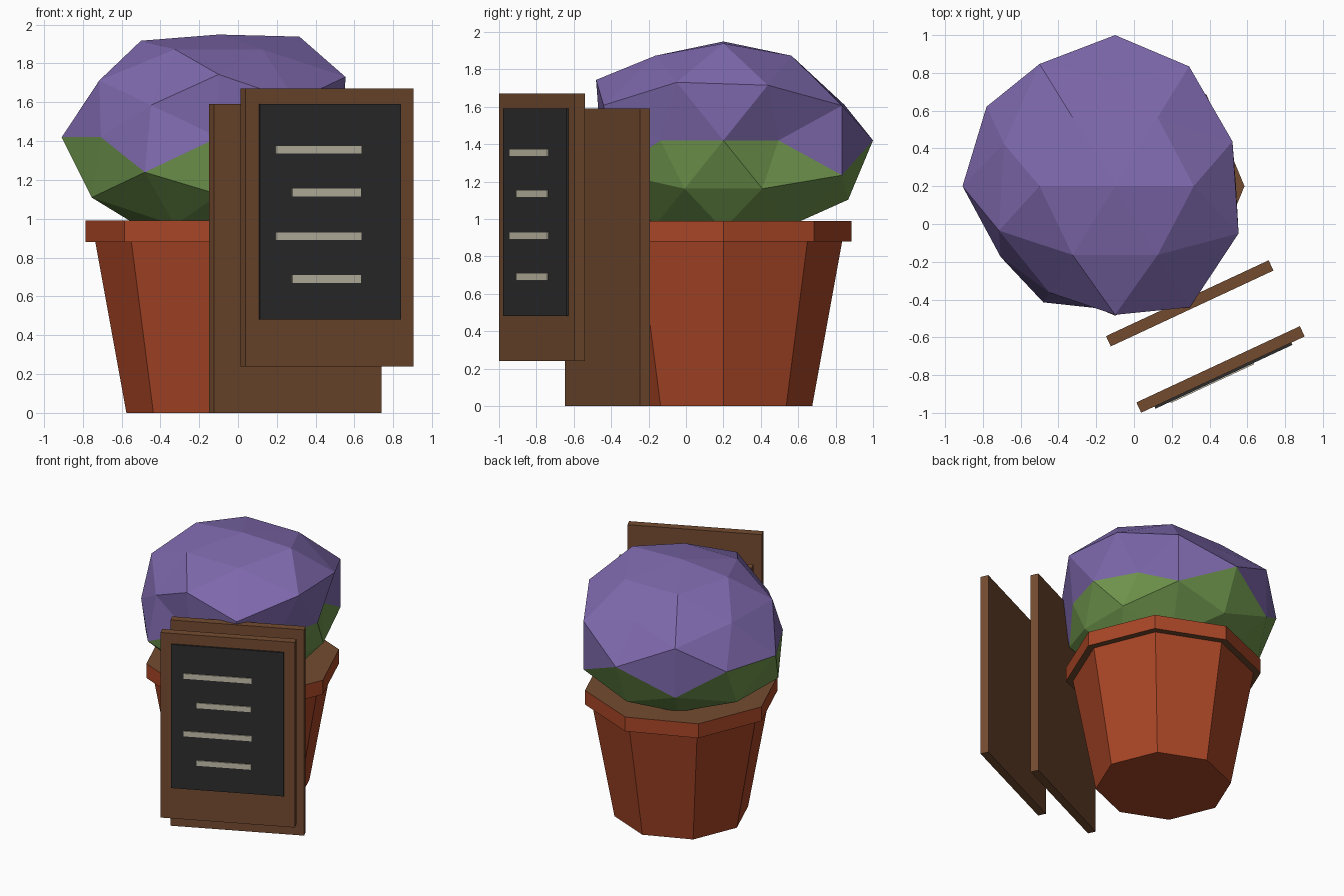
import bpy, bmesh, math
from mathutils import Vector, Matrix

if "Cube" in bpy.data.objects:
    bpy.data.objects.remove(bpy.data.objects["Cube"])


def mat(name, r, g, b):
    """Flat colour from 0-255 display values."""
    m = bpy.data.materials.new(name)
    lin = [((c / 255 + 0.055) / 1.055) ** 2.4 for c in (r, g, b)]
    m.diffuse_color = (*lin, 1)
    m.use_nodes = True
    m.node_tree.nodes["Principled BSDF"].inputs["Base Color"].default_value = m.diffuse_color
    return m


TERRACOTTA = mat("terracotta", 168, 70, 38)
WOOD = mat("brown_wood", 116, 75, 48)
SLATE = mat("slate", 45, 45, 46)
CHALK = mat("chalk", 196, 190, 170)
LEAF = mat("leaf_green", 110, 148, 76)
BLOOM = mat("bloom_purple", 125, 104, 172)


def finish(name, bm, mats):
    bmesh.ops.recalc_face_normals(bm, faces=bm.faces)
    me = bpy.data.meshes.new(name)
    bm.to_mesh(me)
    bm.free()
    for m in mats:
        me.materials.append(m)
    ob = bpy.data.objects.new(name, me)
    bpy.context.collection.objects.link(ob)
    return ob


# ---- Planter: eight-sided tapered pot with a wider rim ----
def octagon_drum(name, r0, r1, z0, z1, mats):
    bm = bmesh.new()
    bmesh.ops.create_cone(bm, cap_ends=True, segments=8, radius1=r0, radius2=r1,
                          depth=z1 - z0,
                          matrix=Matrix.Translation((-0.1, 0.2, (z0 + z1) / 2)))
    if len(mats) > 1:  # caps take the second colour
        for f in bm.faces:
            f.material_index = int(abs(f.normal.z) > 0.9)
    return finish(name, bm, mats)


octagon_drum("pot", 0.475, 0.635, 0, 0.88, [TERRACOTTA])
octagon_drum("pot_rim_and_soil", 0.685, 0.685, 0.88, 0.99, [TERRACOTTA, WOOD])

# ---- Bush: dented, squashed faceted ball, blooms above and leaves below ----
A, B = 0.851, 0.526
corners = []
for s in (1, -1):
    for t in (1, -1):
        corners += [Vector((s * A, t * B, 0)), Vector((0, s * A, t * B)),
                    Vector((s * B, 0, t * A))]
points = corners + [(p + q).normalized() for i, p in enumerate(corners)
                    for q in corners[:i] if (p - q).length < 1.1]

# direction and radius factor of each dent or bulge
DENTS = [
    (0, 0, 1, .86), (-B, 0, A, .95), (B, 0, A, .99), (0, -A, B, 1), (0, A, B, .82),
    (A, B, 0, .70), (A, -B, 0, .80), (-A, B, 0, 1), (-A, -B, 0, .89),
    (1, 0, 0, .80), (-1, 0, 0, 1.01), (0, 1, 0, 1), (0, -1, 0, .82),
    (-.8, -.3, .5, .95), (.8, -.3, .5, 1.01), (.8, .3, .5, .96),
    (-.5, -.8, .3, .87), (.5, -.8, .3, .99), (.5, .8, .3, .98), (-.5, .8, .3, 1),
    (.5, .8, -.3, .98), (-.5, .8, -.3, 1), (-.5, -.8, -.3, .95),
    (-.8, -.3, -.5, 1.01), (-.8, .3, -.5, 1), (.8, .3, -.5, .84), (.8, -.3, -.5, .84),
    (0, A, -B, .98),
]


def radius(p):
    for x, y, z, r in DENTS:
        if (Vector((x, y, z)) - p).length < 0.1:
            return r
    return 0.91


bm = bmesh.new()
for p in points:
    bm.verts.new(p)
bmesh.ops.convex_hull(bm, input=bm.verts)
for f in bm.faces:
    f.material_index = int(f.calc_center_median().z > -0.02)
for v in bm.verts:
    r = radius(v.co)
    v.co = Vector((-0.1 + 0.8 * r * v.co.x, 0.2 + 0.8 * r * v.co.y,
                   1.42 + 0.615 * r * v.co.z))
finish("flowering_bush", bm, [LEAF, BLOOM])


# ---- Menu sign: two upright wooden panels turned 25 degrees ----
TURN = Matrix.Rotation(math.radians(25), 4, 'Z')


def slab(name, origin, u, v, width, depth, z0, z1, m):
    """Box at offset u along and v behind the panel centre."""
    bm = bmesh.new()
    place = (Matrix.Translation((*origin, 0)) @ TURN
             @ Matrix.Translation((u, v, (z0 + z1) / 2))
             @ Matrix.Diagonal((width, depth, z1 - z0, 1)))
    bmesh.ops.create_cube(bm, size=1, matrix=place)
    return finish(name, bm, [m])


FRONT, BACK = (0.458, -0.77), (0.295, -0.42)
slab("back_panel", BACK, 0, 0, 0.95, 0.06, 0, 1.59, WOOD)
slab("front_panel", FRONT, 0, 0, 0.955, 0.06, 0.24, 1.67, WOOD)
slab("chalkboard", FRONT, 0, -0.034, 0.80, 0.018, 0.48, 1.59, SLATE)

# chalk strokes, alternating long and short
for i, z in enumerate((1.355, 1.135, 0.91, 0.69)):
    u, w = ((-0.07, 0.485), (-0.025, 0.39))[i % 2]
    slab(f"chalk_stroke_{i + 1}", FRONT, u, -0.046, w, 0.008, z - 0.02, z + 0.02, CHALK)
